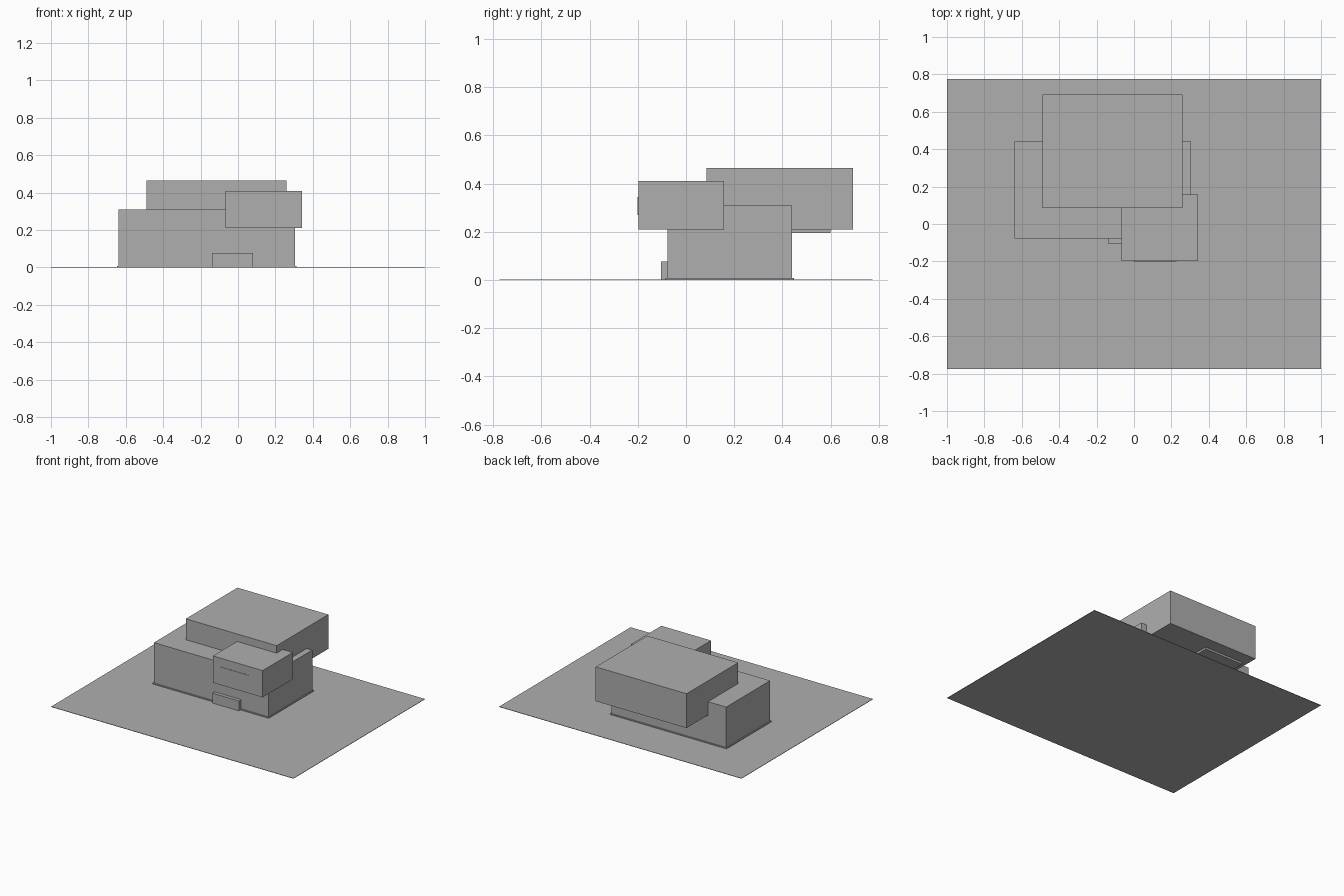
import bpy

cube = bpy.data.objects.get("Cube")
if cube:
    bpy.data.objects.remove(cube, do_unlink=True)

# Single flat colour
grey = bpy.data.materials.new("plain_grey")
grey.use_nodes = True
colour = (0.43, 0.43, 0.43, 1)
grey.diffuse_color = colour
grey.node_tree.nodes["Principled BSDF"].inputs["Base Color"].default_value = colour


def block(name, xs, ys, zs):
    """Box spanning the given x, y and z ranges."""
    spans = (xs, ys, zs)
    bpy.ops.mesh.primitive_cube_add(size=1)
    ob = bpy.context.object
    ob.name = name
    for v in ob.data.vertices:
        v.co = [lo + (c + 0.5) * (hi - lo) for c, (lo, hi) in zip(v.co, spans)]
    ob.data.materials.append(grey)
    return ob


# Site
block("ground_slab", (-1, 1), (-0.775, 0.775), (0, 0.003))

# Stacked building volumes
main_x, main_y = (-0.64, 0.305), (-0.077, 0.44)
lip = 0.008
block("base_plinth", (main_x[0] - lip, main_x[1] + lip),
      (main_y[0] - lip, main_y[1] + lip), (0, 0.009))
block("main_block", main_x, main_y, (0, 0.31))
block("upper_block", (-0.49, 0.26), (0.085, 0.693), (0.21, 0.466))
block("front_block", (-0.068, 0.342), (-0.198, 0.158), (0.21, 0.41))

# Shallow panel beneath the rear overhang
block("overhang_panel", (-0.45, -0.13), (0.4, 0.6), (0.195, 0.215))

# Front window plate and low entrance slab
block("front_window", (-0.003, 0.226), (-0.201, -0.195), (0.27, 0.345))
block("entrance_slab", (-0.14, 0.08), (-0.103, -0.07), (0, 0.077))
